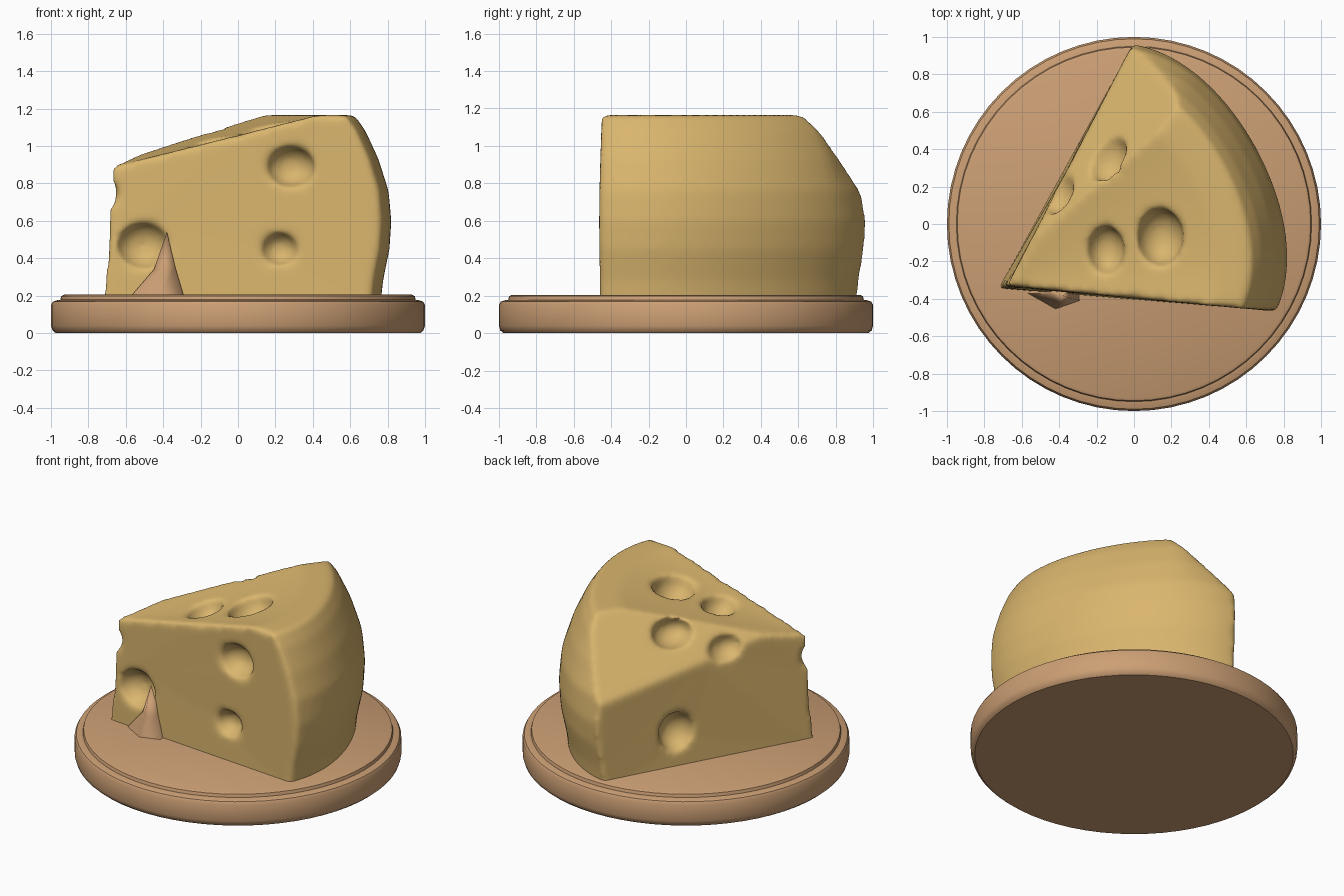
import bpy, bmesh, math
from mathutils import Vector

if "Cube" in bpy.data.objects:
    bpy.data.objects.remove(bpy.data.objects["Cube"])


def material(name, rgb):
    m = bpy.data.materials.new(name)
    m.diffuse_color = (*rgb, 1)
    m.use_nodes = True
    m.node_tree.nodes["Principled BSDF"].inputs["Base Color"].default_value = m.diffuse_color
    return m


CHEESE = material("cheese yellow", (0.70, 0.465, 0.155))
WOOD = material("board wood", (0.60, 0.345, 0.175))


def finish(name, bm, mat=None):
    bmesh.ops.remove_doubles(bm, verts=bm.verts, dist=0.0005)
    bmesh.ops.recalc_face_normals(bm, faces=bm.faces)
    me = bpy.data.meshes.new(name)
    bm.to_mesh(me)
    bm.free()
    ob = bpy.data.objects.new(name, me)
    bpy.context.collection.objects.link(ob)
    if mat:
        me.materials.append(mat)
    return ob


def smooth(ob, angle):
    bpy.ops.object.select_all(action='DESELECT')
    ob.select_set(True)
    bpy.context.view_layer.objects.active = ob
    bpy.ops.object.shade_smooth_by_angle(angle=math.radians(angle))


# round board, turned from a profile
def turned(name, profile, mat, n=64):
    bm = bmesh.new()
    rings = []
    for r, z in profile:
        rings.append([bm.verts.new((r * math.cos(2 * math.pi * i / n),
                                    r * math.sin(2 * math.pi * i / n), z)) for i in range(n)])
    for a, b in zip(rings, rings[1:]):
        for i in range(n):
            j = (i + 1) % n
            bm.faces.new((a[i], a[j], b[j], b[i]))
    bm.faces.new(rings[0])
    bm.faces.new(rings[-1])
    return finish(name, bm, mat)


board = turned("board", [(0.975, 0), (0.992, 0.015), (1.0, 0.04), (1.0, 0.15), (0.99, 0.168),
                         (0.965, 0.176), (0.95, 0.178), (0.945, 0.198), (0.93, 0.205)], WOOD)
smooth(board, 40)

# cheese wedge: slice of a wheel whose centre is the left corner
TIP = Vector((-0.725, -0.345, 0))
A0, A1, STEPS = math.radians(-4.7), math.radians(61.2), 32
rim = [(1.51, 0.14), (1.525, 0.28), (1.56, 0.45), (1.57, 0.6), (1.555, 0.76),
       (1.50, 0.93), (1.43, 1.08), (1.37, 1.165), (1.20, 1.165)]
bm = bmesh.new()
low = bm.verts.new(TIP + Vector((0, 0, 0.14)))
high = bm.verts.new(TIP + Vector((0.05, 0.015, 0.89)))
cols = []
for i in range(STEPS + 1):
    t = 2 * i / STEPS - 1
    a = A0 + (A1 - A0) * i / STEPS
    s = 1 - 0.05 * abs(t) ** 4
    back = max(0, t - 0.6) / 0.4
    col = []
    for r, z in rim:
        k = s - 0.07 * back * max(0, (z - 0.7) / 0.46)
        zz = z - 0.06 * back * max(0, (z - 0.8) / 0.36)
        col.append(bm.verts.new(TIP + Vector((r * k * math.cos(a), r * k * math.sin(a), zz))))
    cols.append(col)
for a, b in zip(cols, cols[1:]):
    for j in range(len(rim) - 1):
        bm.faces.new((a[j], b[j], b[j + 1], a[j + 1]))
    bm.faces.new((low, b[0], a[0]))
    bm.faces.new((high, a[-1], b[-1]))
for c in (cols[0], cols[-1]):
    bm.faces.new([low] + c + [high])
cheese = finish("cheese_wedge", bm, CHEESE)

cutters = []


def cut_away(cut):
    cut.hide_render = True
    cutters.append(cut)
    mod = cheese.modifiers.new("cut", 'BOOLEAN')
    mod.operation, mod.object, mod.solver = 'DIFFERENCE', cut, 'EXACT'


# slanted cut along the top edge of the left face
bm = bmesh.new()
slant = [bm.verts.new((x, y, 0.75 + 0.906 * x - 0.696 * (y - 0.92) + h))
         for h in (0, 2) for x, y in ((-1.2, -0.9), (1.2, -0.9), (1.2, 1.3), (-1.2, 1.3))]
bm.faces.new(slant[:4])
bm.faces.new(slant[4:])
for i in range(4):
    j = (i + 1) % 4
    bm.faces.new((slant[i], slant[j], slant[j + 4], slant[i + 4]))
cut_away(finish("slant_cutter", bm))

# holes: centre and radii of each ellipsoid
holes = [
    ((0.28, -0.43, 0.89), (0.13, 0.12, 0.11)),       # front face
    ((0.22, -0.43, 0.45), (0.10, 0.10, 0.09)),
    ((-0.51, -0.37, 0.47), (0.14, 0.12, 0.125)),
    ((-0.15, -0.14, 1.02), (0.10, 0.13, 0.10)),      # top
    ((0.14, -0.07, 1.09), (0.125, 0.155, 0.13)),
    ((-0.15, 0.36, 1.02), (0.12, 0.14, 0.09)),       # edges
    ((-0.42, 0.18, 0.92), (0.10, 0.13, 0.09)),
    ((-0.01, -0.42, 1.07), (0.06, 0.05, 0.04)),
    ((-0.72, -0.36, 0.745), (0.085, 0.12, 0.085)),
    ((-0.27, 0.48, 0.43), (0.12, 0.12, 0.13)),       # left face
]
for c, r in holes:
    bm = bmesh.new()
    bmesh.ops.create_uvsphere(bm, u_segments=24, v_segments=16, radius=1)
    bmesh.ops.scale(bm, vec=r, verts=bm.verts)
    bmesh.ops.translate(bm, vec=c, verts=bm.verts)
    cut_away(finish("hole_cutter", bm))

# soften every edge
rm = cheese.modifiers.new("remesh", 'REMESH')
rm.mode, rm.voxel_size = 'VOXEL', 0.018
sm = cheese.modifiers.new("soften", 'SMOOTH')
sm.factor, sm.iterations = 0.5, 10

# bake the modifiers and drop the cutters
bpy.context.view_layer.update()
baked = bpy.data.meshes.new_from_object(cheese.evaluated_get(bpy.context.evaluated_depsgraph_get()))
cheese.modifiers.clear()
cheese.data = baked
baked.materials.clear()
baked.materials.append(CHEESE)
baked.polygons.foreach_set("material_index", [0] * len(baked.polygons))
for c in cutters:
    bpy.data.objects.remove(c)
smooth(cheese, 80)

# pulled-up peak of the board against the front face
bm = bmesh.new()
base = [(-0.57, -0.37, 0.2), (-0.42, -0.455, 0.2), (-0.29, -0.41, 0.2), (-0.30, -0.34, 0.2), (-0.54, -0.34, 0.2)]
mid = [(-0.45, -0.375, 0.34), (-0.40, -0.43, 0.34), (-0.335, -0.40, 0.35), (-0.34, -0.35, 0.35), (-0.44, -0.35, 0.34)]
b = [bm.verts.new(p) for p in base]
m = [bm.verts.new(p) for p in mid]
top = bm.verts.new((-0.38, -0.385, 0.54))
for i in range(5):
    j = (i + 1) % 5
    bm.faces.new((b[i], b[j], m[j], m[i]))
    bm.faces.new((m[i], m[j], top))
bm.faces.new(b)
peak = finish("board_peak", bm, WOOD)
smooth(peak, 80)
